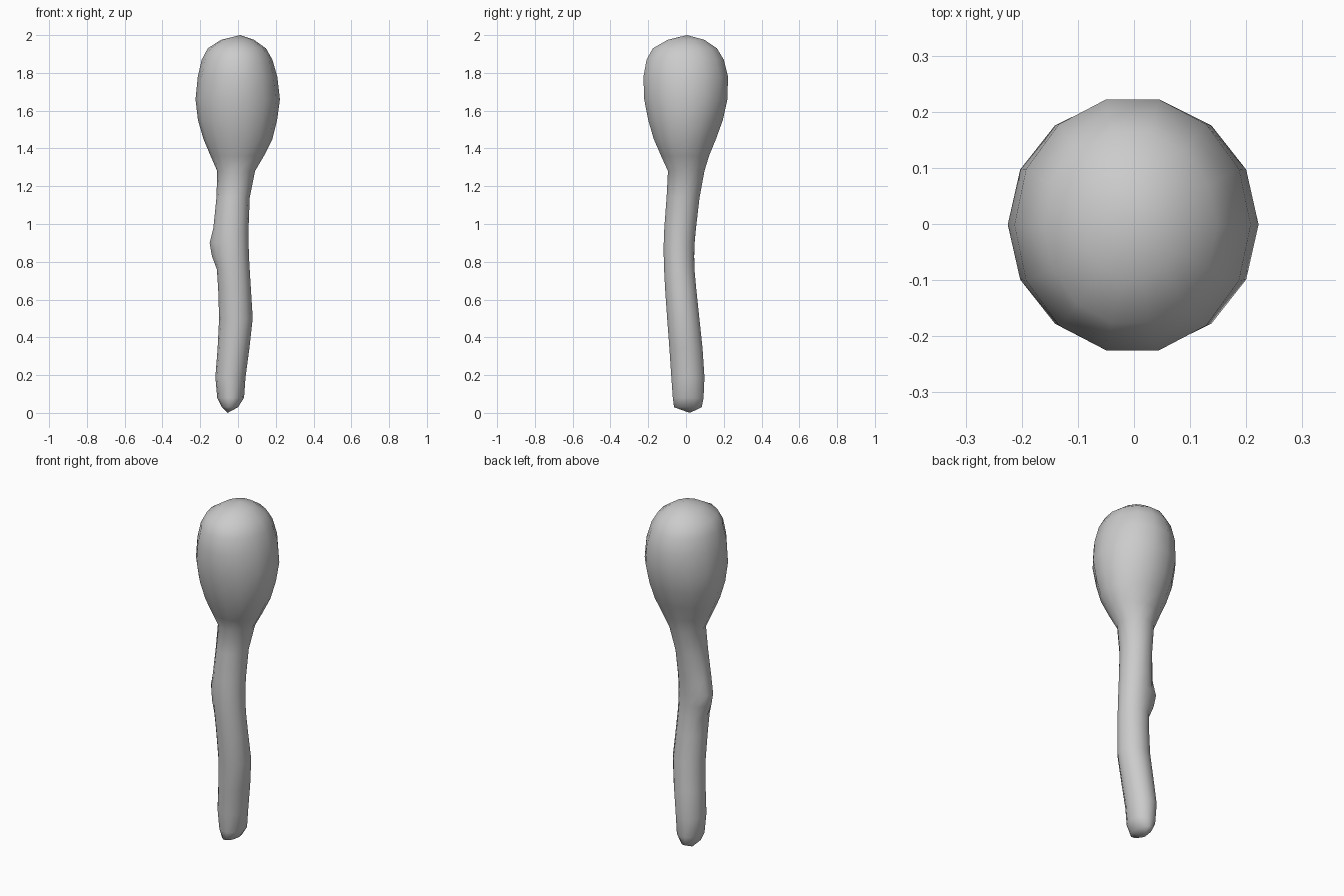
import bpy, bmesh, math

SIDES = 14
BUMP_ANGLE = math.radians(165)

# Cross-sections: z, x min, x max, y min, y max
RINGS = [
    (0.03, -0.085, 0.00, -0.065, 0.085),
    (0.08, -0.11, 0.032, -0.072, 0.095),
    (0.19, -0.12, 0.04, -0.08, 0.10),
    (0.34, -0.108, 0.06, -0.09, 0.09),
    (0.50, -0.10, 0.078, -0.102, 0.073),
    (0.66, -0.105, 0.068, -0.113, 0.056),
    (0.76, -0.112, 0.062, -0.118, 0.047),
    (0.83, -0.118, 0.058, -0.12, 0.045),
    (0.90, -0.12, 0.056, -0.12, 0.047),
    (0.98, -0.122, 0.056, -0.117, 0.055),
    (1.14, -0.114, 0.062, -0.105, 0.074),
    (1.28, -0.11, 0.09, -0.098, 0.10),
    (1.36, -0.145, 0.137, -0.135, 0.125),
    (1.45, -0.183, 0.182, -0.175, 0.163),
    (1.55, -0.212, 0.207, -0.205, 0.20),
    (1.66, -0.225, 0.222, -0.227, 0.225),
    (1.78, -0.213, 0.208, -0.231, 0.228),
    (1.87, -0.192, 0.182, -0.214, 0.205),
    (1.93, -0.16, 0.148, -0.18, 0.168),
    (1.975, -0.09, 0.085, -0.10, 0.10),
]

# Extra outward push of the knot on the stem, by height
KNOT = {0.83: 0.024, 0.90: 0.036, 0.98: 0.01}


def add_ring(bm, z, x0, x1, y0, y1):
    cx, cy, rx, ry = (x0 + x1) / 2, (y0 + y1) / 2, (x1 - x0) / 2, (y1 - y0) / 2
    ring = []
    for i in range(SIDES):
        a = 2 * math.pi * i / SIDES
        push = KNOT.get(z, 0) * max(0, math.cos(a - BUMP_ANGLE)) ** 5
        ring.append(bm.verts.new((cx + (rx + push) * math.cos(a),
                                  cy + (ry + push) * math.sin(a), z)))
    return ring


# Wavy stem flaring into the rounded head, as one continuous skin
bm = bmesh.new()
rings = [add_ring(bm, *r) for r in RINGS]
for low, high in zip(rings, rings[1:]):
    for i in range(SIDES):
        j = (i + 1) % SIDES
        bm.faces.new((low[i], low[j], high[j], high[i]))

# Blunt foot and domed crown
foot = bm.verts.new((-0.055, 0.02, 0.0))
crown = bm.verts.new((0.01, 0.005, 2.0))
for i in range(SIDES):
    j = (i + 1) % SIDES
    bm.faces.new((foot, rings[0][j], rings[0][i]))
    bm.faces.new((rings[-1][i], rings[-1][j], crown))

bmesh.ops.recalc_face_normals(bm, faces=bm.faces)
for f in bm.faces:
    f.smooth = True
mesh = bpy.data.meshes.new("bulb_headed_stalk")
bm.to_mesh(mesh)
bm.free()
bpy.context.collection.objects.link(bpy.data.objects.new("bulb_headed_stalk", mesh))
